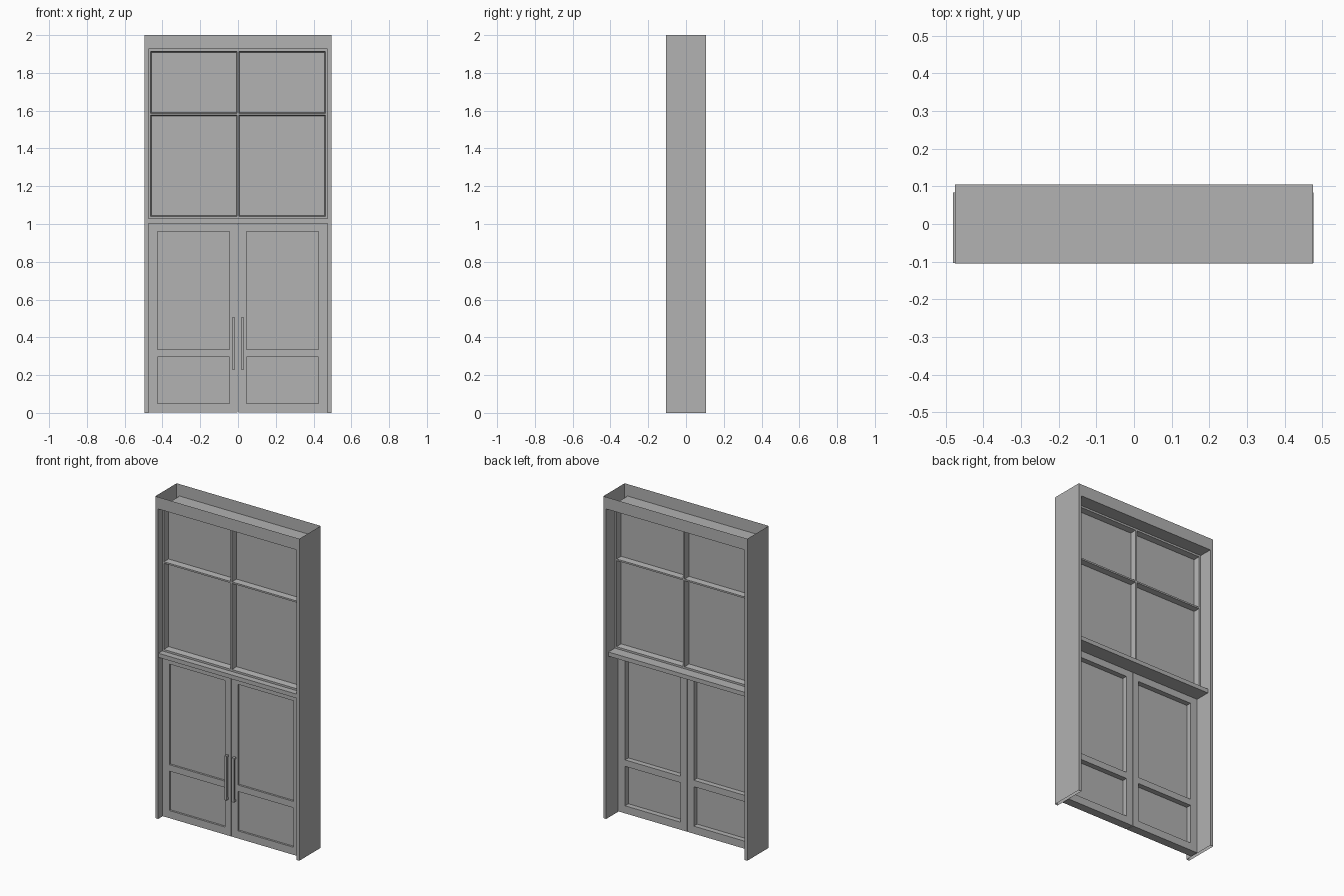
import bpy
import bmesh
from mathutils import Vector

if "Cube" in bpy.data.objects:
    bpy.data.objects.remove(bpy.data.objects["Cube"], do_unlink=True)

grey = bpy.data.materials.new("plain_grey")
grey.use_nodes = True
colour = (0.445, 0.445, 0.445, 1)
grey.diffuse_color = colour
grey.node_tree.nodes["Principled BSDF"].inputs["Base Color"].default_value = colour

OUT, IN, HEAD, TOP = 0.495, 0.475, 1.926, 2.0     # casing outline
FACE = 0.105                                      # half depth of casing
SILL_LOW, SILL_HIGH = 1.003, 1.029
DOOR_FRONT, DOOR_BACK = -0.065, -0.012
NOSE_FRONT, GLASS, NOSE_BACK = -0.065, -0.022, 0.02
MID = 1.581                                       # height of the cross bar


def finish(name, bm):
    bmesh.ops.remove_doubles(bm, verts=bm.verts, dist=1e-5)
    bmesh.ops.recalc_face_normals(bm, faces=bm.faces)
    mesh = bpy.data.meshes.new(name)
    bm.to_mesh(mesh)
    bm.free()
    mesh.materials.append(grey)
    ob = bpy.data.objects.new(name, mesh)
    bpy.context.collection.objects.link(ob)
    return ob


def add_box(bm, x, y, z):
    made = bmesh.ops.create_cube(bm, size=1)["verts"]
    for v in made:
        v.co = [r[0] + (c + 0.5) * (r[1] - r[0]) for c, r in zip(v.co, (x, y, z))]


def box(name, x, y, z):
    bm = bmesh.new()
    add_box(bm, x, y, z)
    return finish(name, bm)


def quad(bm, *points):
    bm.faces.new([bm.verts.new(p) for p in points])


def moulding(name, profile, origin, across, along, length):
    """Extrude a (width, y) profile along a direction."""
    bm = bmesh.new()
    o, a, l = Vector(origin), Vector(across), Vector(along)
    verts = [bm.verts.new(o + a * w + Vector((0, y, 0))) for w, y in profile]
    face = bm.faces.new(verts)
    new = bmesh.ops.extrude_face_region(bm, geom=[face])["geom"]
    for v in new:
        if isinstance(v, bmesh.types.BMVert):
            v.co += l * length
    return finish(name, bm)


# Hollow casing, open at the top and under the legs
bm = bmesh.new()
for y in (-FACE, FACE):
    for s in (-1, 1):
        quad(bm, (s * OUT, y, 0), (s * IN, y, 0), (s * IN, y, HEAD), (s * OUT, y, HEAD))
        quad(bm, (s * OUT, y, HEAD), (s * IN, y, HEAD), (s * IN, y, TOP), (s * OUT, y, TOP))
    quad(bm, (-IN, y, HEAD), (IN, y, HEAD), (IN, y, TOP), (-IN, y, TOP))
for s in (-1, 1):
    quad(bm, (s * OUT, -FACE, 0), (s * OUT, FACE, 0), (s * OUT, FACE, HEAD), (s * OUT, -FACE, HEAD))
    quad(bm, (s * OUT, -FACE, HEAD), (s * OUT, FACE, HEAD), (s * OUT, FACE, TOP), (s * OUT, -FACE, TOP))
    quad(bm, (s * IN, -FACE, 0), (s * IN, FACE, 0), (s * IN, FACE, HEAD), (s * IN, -FACE, HEAD))
quad(bm, (-IN, -FACE, HEAD), (IN, -FACE, HEAD), (IN, FACE, HEAD), (-IN, FACE, HEAD))
finish("casing", bm)

# Sill between the doors and the window
box("sill", (-0.48, 0.476), (-0.103, 0.083), (SILL_LOW, SILL_HIGH))

# Window: glass, bevelled border and crossing bars
box("window_glass", (-IN, IN), (GLASS - 0.005, GLASS + 0.005), (SILL_HIGH, HEAD))
edge = [(0, NOSE_FRONT), (0.012, NOSE_FRONT), (0.017, GLASS - 0.008),
        (0.017, GLASS + 0.008), (0.012, NOSE_BACK), (0, NOSE_BACK)]
height = HEAD - SILL_HIGH
moulding("window_border_left", edge, (IN, 0, SILL_HIGH), (-1, 0, 0), (0, 0, 1), height)
moulding("window_border_right", edge, (-IN, 0, SILL_HIGH), (1, 0, 0), (0, 0, 1), height)
moulding("window_border_top", edge, (-IN, 0, HEAD), (0, 0, -1), (1, 0, 0), 2 * IN)
moulding("window_border_bottom", edge, (-IN, 0, SILL_HIGH), (0, 0, 1), (1, 0, 0), 2 * IN)
half = [(0.005, NOSE_FRONT), (0.009, GLASS - 0.008), (0.009, GLASS + 0.008), (0.005, NOSE_BACK)]
bar = half + [(-w, y) for w, y in reversed(half)]
moulding("window_upright_bar", bar, (0, 0, SILL_HIGH), (1, 0, 0), (0, 0, 1), height)
moulding("window_cross_bar", bar, (-IN, 0, MID), (0, 0, 1), (1, 0, 0), 2 * IN)

# Pair of doors: stiles, rails, recessed panels and pull handles
DEPTH = (DOOR_FRONT, DOOR_BACK)
STILE_IN, STILE_OUT = 0.045, 0.427
RAILS = ((0.003, 0.05), (0.295, 0.335), (0.96, SILL_LOW))
for side, s in (("left", 1), ("right", -1)):
    def span(a, b):
        return tuple(sorted((s * a, s * b)))

    bm = bmesh.new()
    for a, b in ((0.0015, STILE_IN), (STILE_OUT, IN)):
        add_box(bm, span(a, b), DEPTH, (RAILS[0][0], SILL_LOW))
    finish(side + "_door_stiles", bm)

    bm = bmesh.new()
    for z in RAILS:
        add_box(bm, span(STILE_IN, STILE_OUT), DEPTH, z)
    finish(side + "_door_rails", bm)

    bm = bmesh.new()
    for low, high in zip(RAILS, RAILS[1:]):
        add_box(bm, span(STILE_IN, STILE_OUT), (-0.053, -0.045), (low[1], high[0]))
    finish(side + "_door_panels", bm)

    bm = bmesh.new()
    add_box(bm, span(0.017, 0.033), (-0.087, -0.076), (0.23, 0.505))
    for z in (0.23, 0.493):
        add_box(bm, span(0.019, 0.031), (-0.077, DOOR_FRONT), (z, z + 0.012))
    finish(side + "_door_handle", bm)
